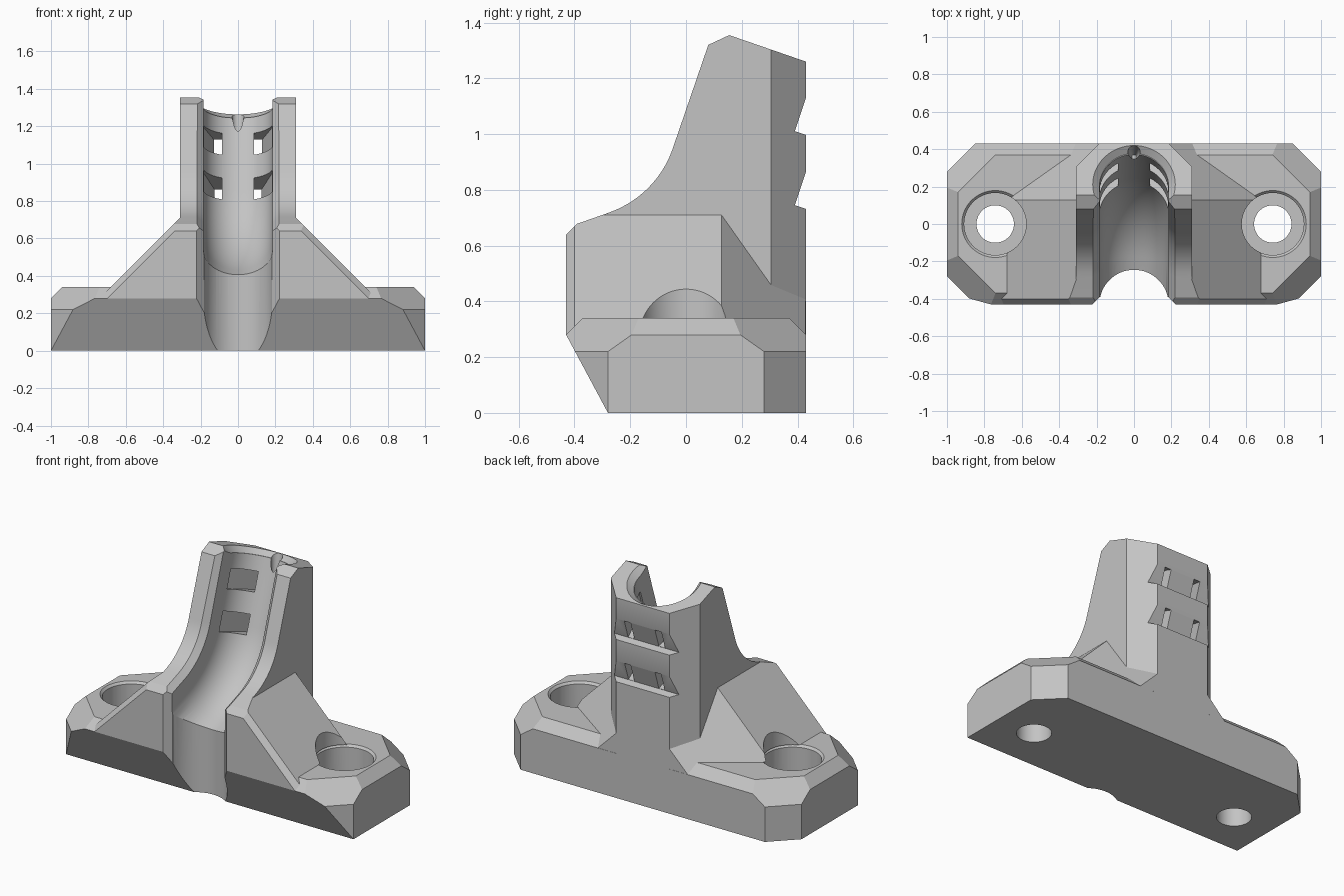
import bpy, bmesh, math
from mathutils import Matrix, Vector

if "Cube" in bpy.data.objects:
    bpy.data.objects.remove(bpy.data.objects["Cube"])

TILT = math.atan(1 / 3)                    # lean of the upright channel
LEAN = Matrix.Rotation(-TILT, 4, 'X')
S2 = math.sqrt(2)

grey = bpy.data.materials.new("plain_grey")
grey.use_nodes = True
colour = (0.55, 0.55, 0.55, 1)
grey.diffuse_color = colour
grey.node_tree.nodes["Principled BSDF"].inputs["Base Color"].default_value = colour


def finish(name, bm, matrix=None):
    if matrix:
        bm.transform(matrix)
    bmesh.ops.recalc_face_normals(bm, faces=bm.faces)
    mesh = bpy.data.meshes.new(name)
    bm.to_mesh(mesh)
    bm.free()
    obj = bpy.data.objects.new(name, mesh)
    obj.data.materials.append(grey)
    bpy.context.collection.objects.link(obj)
    return obj


def slice_off(bm, normal, limit):
    """Keep the side where normal . p <= limit."""
    n = Vector(normal)
    bmesh.ops.bisect_plane(bm, geom=bm.verts[:] + bm.edges[:] + bm.faces[:],
                           plane_co=n * (limit / n.length_squared), plane_no=n,
                           clear_outer=True)
    bmesh.ops.holes_fill(bm, edges=[e for e in bm.edges if e.is_boundary])


def block(name, planes):
    bm = bmesh.new()
    bmesh.ops.create_cube(bm, size=8)
    for normal, limit in planes:
        slice_off(bm, normal, limit)
    return finish(name, bm)


def loft(rings):
    bm = bmesh.new()
    rows = [[bm.verts.new(p) for p in ring] for ring in rings]
    count = len(rows[0])
    for a, b in zip(rows, rows[1:]):
        for i in range(count):
            j = (i + 1) % count
            bm.faces.new((a[i], a[j], b[j], b[i]))
    bm.faces.new(rows[0])
    bm.faces.new(rows[-1])
    return bm


def rod(name, r1, r2, lo, hi, matrix):
    bm = bmesh.new()
    bmesh.ops.create_cone(bm, cap_ends=True, segments=64, radius1=r1, radius2=r2,
                          depth=hi - lo, matrix=Matrix.Translation((0, 0, (lo + hi) / 2)))
    return finish(name, bm, matrix)


def combine(target, tool, operation='DIFFERENCE'):
    mod = target.modifiers.new("join", 'BOOLEAN')
    mod.operation, mod.solver, mod.object = operation, 'EXACT', tool
    bpy.context.view_layer.objects.active = target
    bpy.ops.object.modifier_apply(modifier=mod.name)
    bpy.data.objects.remove(tool)


# Foot with an undercut front and chamfered corners
foot = [((0, 0, -1), 0), ((0, 0, 1), 0.34), ((0, 1, 0), 0.43),
        ((0, 1, 1), 0.71), ((0, -1, 1), 0.71), ((0, -0.28, -0.15), 0.0784)]
for s in (-1, 1):
    foot += [((s, 0, 0), 1), ((s, 0, 1), 1.28)]
    for t in (-1, 1):
        foot += [((s, t, 0), 1.28), ((s / S2, t / S2, 1), 1.125)]
bracket = block("mounting_bracket", foot)

# Sloping shoulders either side of the channel
shoulder = [((0, 0, -1), -0.28), ((0, -1, 0), 0.43), ((0, 1, 0), 0.4295),
            ((0, -0.35, 1), 0.815), ((0, -1, 1), 1.07)]
for s in (-1, 1):
    shoulder += [((s, 0, 1), 1.02), ((s, S2, 1), 1.2), ((s / S2, -1, 1 / S2), 1.121)]
combine(bracket, block("shoulders", shoulder), 'UNION')

# Curve of the tower's front edge, as (point, direction) in the y-z plane
RADIUS = 0.37
low, high = math.atan(0.35), math.pi / 2 - TILT
corner = Vector((-0.104, 0.779))


def heading(a):
    return Vector((math.cos(a), math.sin(a)))


def leftward(a):
    return Vector((-math.sin(a), math.cos(a)))


start = corner - heading(low) * RADIUS * math.tan((high - low) / 2)
centre = start + leftward(low) * RADIUS
STEPS = 20
angles = [low + (high - low) * i / STEPS for i in range(STEPS + 1)]
edge = [(centre - leftward(a) * RADIUS, a) for a in angles]

# Upright tower
FRONT = -0.303
side = [(FRONT, 0.814 + 0.35 * FRONT)] + [(p.x, p.y) for p, a in edge[1:]]
side += [(0.08, 1.32), (0.155, 1.355), (0.43, 1.26), (0.43, 0.1), (FRONT, 0.1)]
bm = loft([[(x, y, z) for y, z in side] for x in (-0.31, 0.31)])
for s in (-1, 1):
    slice_off(bm, (s, 1, 0), 0.615)
combine(bracket, finish("tower", bm), 'UNION')

# Slanted hole low in the back, just breaking through the underside
combine(bracket, rod("back_hole_cutter", 0.055, 0.055, -0.2, 0.213,
                     Matrix.Translation((0, 0.43, 0.17)) @ Matrix.Rotation(math.radians(129), 4, 'X')))

# Curved U-shaped channel with flared lips
BORE, INSET = 0.185, 0.12
section = [(BORE * math.cos(a), BORE * math.sin(a))
           for a in (math.pi * (1 + i / 32) for i in range(33))]
lip = [(BORE, 0.085), (0.22, INSET), (0.225, 0.3)]
section += lip + [(-x, w) for x, w in reversed(lip)]
path = [(edge[0][0] - heading(low) * 0.6, low)] + edge
path.append((edge[-1][0] + heading(high) * 0.8, high))
rings = []
for p, a in path:
    n = leftward(a)
    rings.append([(x, p.x + n.x * (w - INSET), p.y + n.y * (w - INSET)) for x, w in section])
combine(bracket, finish("channel_cutter", loft(rings)))
combine(bracket, rod("lower_channel_cutter", BORE, BORE, -0.2, 0.58,
                     Matrix.Translation((0, -0.43, 0))))
mouth = [(0.182, -0.39), (0.225, -0.433), (0.225, -0.6)]
mouth += [(-x, y) for x, y in reversed(mouth)]
combine(bracket, finish("mouth_cutter", loft([[(x, y, z) for x, y in mouth] for z in (0.1, 0.75)])))

# Chamfered top rim and small tapering groove
combine(bracket, rod("rim_cutter", BORE, 0.255, 1.298, 1.368,
                     LEAN @ Matrix.Translation((0, -0.22, 0))))
combine(bracket, rod("groove_cutter", 0.012, 0.044, -0.25, 0.1,
                     Matrix.Translation((0, 0.385, 1.27)) @ Matrix.Rotation(-0.107, 4, 'X')))

# Two strap slots: a notch across the back and a window on each side
for floor, u in ((0.051, 1.082), (0.135, 0.83)):
    notch = [(-0.5, floor), (0.5, floor), (0.5, 0.5), (-0.5, 0.5)]
    window = [(0.085, -0.2), (0.195, -0.2), (0.118, floor + 0.04), (0.085, floor + 0.04)]
    for shape, gap in ((notch, 0), (window, 0.002), ([(-x, v) for x, v in window], 0.002)):
        bm = loft([[(x, v, h) for x, v in shape] for h in (u + gap, u + 0.126 - gap)])
        combine(bracket, finish("strap_cutter", bm, LEAN))

# Countersunk screw holes
for s in (-1, 1):
    place = Matrix.Translation((s * 0.742, 0, 0))
    combine(bracket, rod("screw_cutter", 0.1, 0.1, -0.1, 0.5, place))
    combine(bracket, rod("screw_head_cutter", 0.166, 0.166, 0.14, 0.9, place))
    combine(bracket, rod("screw_rim_cutter", 0.164, 0.18, 0.324, 0.341, place))

bpy.ops.object.select_all(action='DESELECT')
bracket.select_set(True)
bpy.context.view_layer.objects.active = bracket
bpy.ops.object.shade_smooth_by_angle(angle=math.radians(25))
